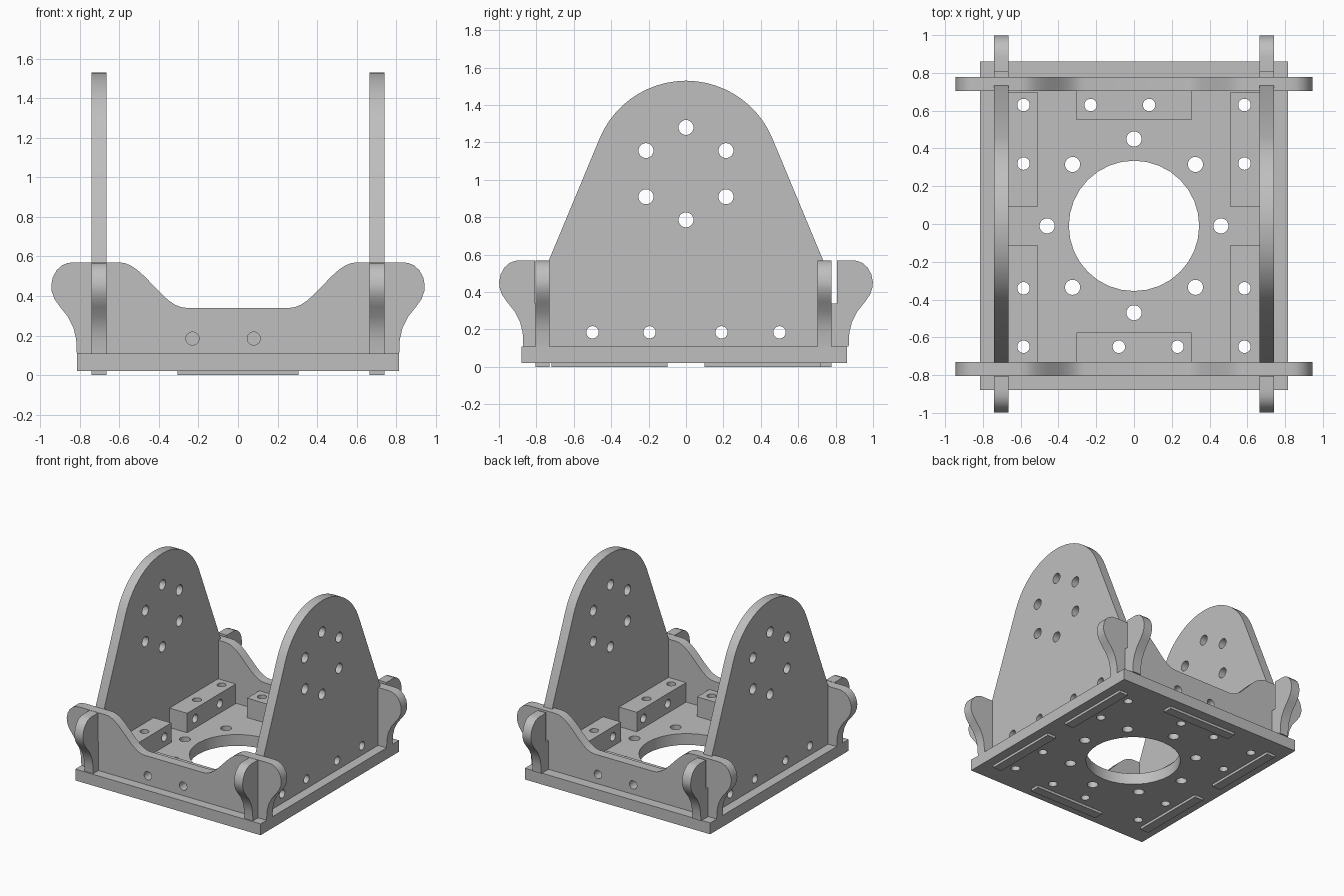
import bpy, bmesh
from math import sin, cos, pi, radians
from mathutils import Matrix, Vector

cube = bpy.data.objects.get("Cube")
if cube:
    bpy.data.objects.remove(cube, do_unlink=True)

grey = bpy.data.materials.new("plain grey")
grey.use_nodes = True
COLOUR = (0.52, 0.52, 0.52, 1)
grey.diffuse_color = COLOUR
grey.node_tree.nodes["Principled BSDF"].inputs["Base Color"].default_value = COLOUR

T = 0.075          # sheet thickness
SCREW = 0.033      # small hole radius
BOLT = 0.04        # large hole radius
TOP = 0.11         # upper face of the base
HOLE_Z = 0.185     # height of the sideways screw holes
FACE_FRONT = (radians(90), 0, 0)
FACE_SIDE = (radians(90), 0, radians(90))


def select(obj):
    bpy.ops.object.select_all(action='DESELECT')
    obj.select_set(True)
    bpy.context.view_layer.objects.active = obj


def circle(u, v, r, n=24):
    return [(u + r * cos(2 * pi * i / n), v + r * sin(2 * pi * i / n)) for i in range(n)]


def sheet(name, outline, holes, thickness, location, rotation=(0, 0, 0)):
    """Flat sheet cut from an outline with round holes."""
    curve = bpy.data.curves.new(name, 'CURVE')
    curve.dimensions = '2D'
    curve.fill_mode = 'BOTH'
    curve.extrude = thickness / 2
    for loop in [outline] + holes:
        spline = curve.splines.new('POLY')
        spline.points.add(len(loop) - 1)
        for point, (u, v) in zip(spline.points, loop):
            point.co = (u, v, 0, 1)
        spline.use_cyclic_u = True
    curve.materials.append(grey)
    obj = bpy.data.objects.new(name, curve)
    bpy.context.collection.objects.link(obj)
    obj.location = location
    obj.rotation_euler = rotation
    select(obj)
    bpy.ops.object.convert(target='MESH')
    obj = bpy.context.object
    bm = bmesh.new()
    bm.from_mesh(obj.data)
    bmesh.ops.remove_doubles(bm, verts=bm.verts, dist=1e-5)
    bmesh.ops.recalc_face_normals(bm, faces=bm.faces)
    bm.to_mesh(obj.data)
    bm.free()
    bpy.ops.object.shade_smooth_by_angle(angle=radians(30))
    return obj


def mesh_object(name, bm):
    mesh = bpy.data.meshes.new(name)
    bm.to_mesh(mesh)
    bm.free()
    mesh.materials.append(grey)
    obj = bpy.data.objects.new(name, mesh)
    bpy.context.collection.objects.link(obj)
    return obj


def box(name, lo, hi):
    lo, hi = Vector(lo), Vector(hi)
    bm = bmesh.new()
    bmesh.ops.create_cube(bm, size=1, matrix=Matrix.Translation((lo + hi) / 2)
                          @ Matrix.Diagonal((*(hi - lo), 1)))
    return mesh_object(name, bm)


def drill(obj, holes):
    """Bore screw holes, each given as a centre and an axis letter."""
    bm = bmesh.new()
    for centre, axis in holes:
        turn = {'X': Matrix.Rotation(pi / 2, 4, 'Y'),
                'Y': Matrix.Rotation(pi / 2, 4, 'X'), 'Z': Matrix()}[axis]
        bmesh.ops.create_cone(bm, cap_ends=True, segments=24, radius1=SCREW, radius2=SCREW,
                              depth=0.4, matrix=Matrix.Translation(centre) @ turn)
    cutter = mesh_object("drill_cutter", bm)
    cutter.hide_render = True
    mod = obj.modifiers.new("holes", 'BOOLEAN')
    mod.operation = 'DIFFERENCE'
    mod.solver = 'EXACT'
    mod.object = cutter
    select(obj)
    bpy.ops.object.modifier_apply(modifier=mod.name)
    bpy.data.objects.remove(cutter, do_unlink=True)
    bpy.ops.object.shade_smooth_by_angle(angle=radians(30))


def mirrored(half):
    return half + [(-u, v) for u, v in reversed(half)]


# Rounded ear shared by all four upright sheets, from its foot to its top
EAR = [(0.815, TOP), (0.818, 0.18), (0.832, 0.24), (0.86, 0.295), (0.90, 0.345),
       (0.928, 0.385), (0.942, 0.425), (0.944, 0.455), (0.936, 0.495), (0.917, 0.53),
       (0.89, 0.555), (0.86, 0.567), (0.83, 0.57)]

# Base with the central opening, bolt ring and screw holes
CY = -0.01
base_holes = [circle(0, CY, 0.345, 32)]
base_holes += [circle(0.46 * cos(i * pi / 4), CY + 0.46 * sin(i * pi / 4), BOLT) for i in range(8)]
SIDE_SCREWS = (0.63, 0.32, -0.34, -0.65)
base_holes += [circle(s * 0.585, y, SCREW) for s in (-1, 1) for y in SIDE_SCREWS]
base_holes += [circle(s * x, CY - s * 0.64, SCREW) for s in (-1, 1) for x in (-0.08, 0.23)]
sheet("base", [(-0.815, -0.88), (0.815, -0.88), (0.815, 0.86), (-0.815, 0.86)],
      base_holes, 0.09, (0, 0, 0.065))

# Front and back walls with a dipped top edge and notches over the side walls
dip = [(0.60 - 0.34 * t / 12, 0.455 + 0.115 * cos(pi * t / 12)) for t in range(13)]
notch = [(0.665, TOP), (0.665, 0.34), (0.74, 0.34), (0.74, TOP)]
wall = mirrored(notch + EAR + dip)
for name, s, y in (("front_wall", 1, -0.767), ("back_wall", -1, 0.741)):
    sheet(name, wall, [circle(s * x, HOLE_Z, SCREW) for x in (-0.23, 0.08)],
          T, (0, y, 0), FACE_FRONT)

# Tall side walls with slots for the front and back walls
slot = [(0.808, 0.57), (0.808, 0.34), (0.733, 0.34), (0.733, 0.57)]
arch = [(0.5 * cos(radians(a)), 1.03 + 0.5 * sin(radians(a))) for a in range(23, 90, 6)]
tall = mirrored([(u + 0.055, v) for u, v in EAR] + slot + arch)
tall_holes = [circle(0.247 * sin(i * pi / 3), 1.033 + 0.247 * cos(i * pi / 3), BOLT)
              for i in range(6)]
tall_holes += [circle(y, HOLE_Z, SCREW) for y in (-0.5, -0.195, 0.19, 0.5)]
for name, s in (("left_side_wall", 1), ("right_side_wall", -1)):
    sheet(name, tall, tall_holes, T, (s * 0.7025, 0, 0), FACE_SIDE)

# Drilled joining blocks along the side walls
for side, s in (("left", 1), ("right", -1)):
    x0, x1 = sorted((s * 0.51, s * 0.665))
    for end, y0, y1, upright, sideways in (
            ("back", 0.09, 0.70, (0.63, 0.32), (0.5, 0.19)),
            ("front", -0.73, -0.11, (-0.34, -0.65), (-0.195, -0.5))):
        block = box(f"{side}_{end}_block", (x0, y0, TOP), (x1, y1, 0.265))
        drill(block, [((s * 0.585, y, 0.19), 'Z') for y in upright]
              + [((s * 0.585, y, HOLE_Z), 'X') for y in sideways])
        # Tab of the side wall showing under the base
        t0, t1 = sorted((s * 0.665, s * 0.74))
        e = 1 if end == "back" else -1
        low, high = sorted((e * 0.10, e * 0.72))
        box(f"{side}_{end}_tab", (t0, low, 0), (t1, high, 0.05))

# Drilled joining blocks and tabs of the front and back walls
for end, s, y0, y1, wall_y in (("front", 1, -0.73, -0.575, -0.767),
                               ("back", -1, 0.55, 0.705, 0.741)):
    block = box(f"{end}_block", (-0.305, y0, TOP), (0.305, y1, 0.265))
    drill(block, [((s * x, CY - s * 0.64, 0.19), 'Z') for x in (-0.08, 0.23)]
          + [((s * x, CY - s * 0.64, HOLE_Z), 'Y') for x in (-0.23, 0.08)])
    box(f"{end}_tab", (-0.305, wall_y - T / 2, 0), (0.305, wall_y + T / 2, 0.05))
